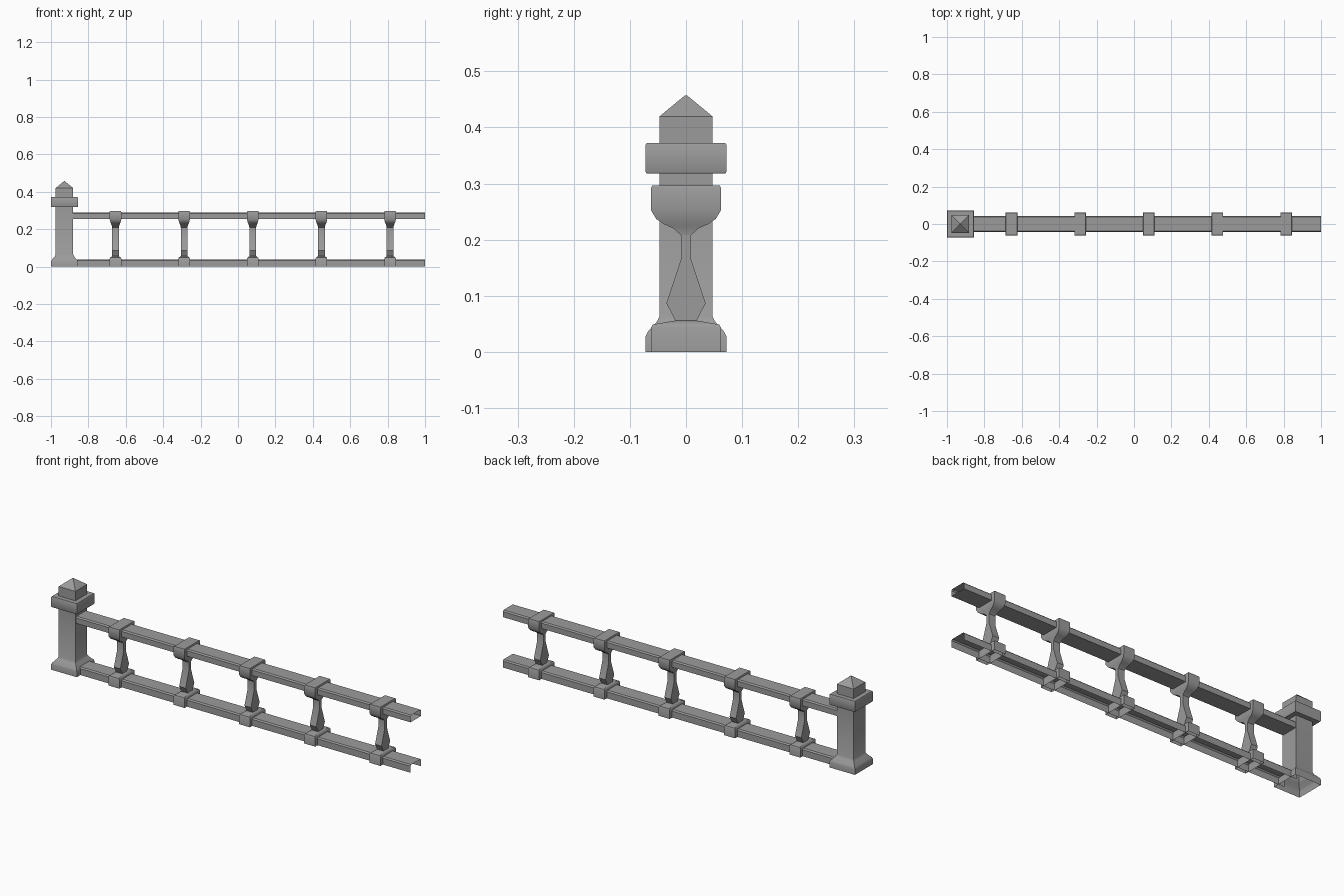
import bpy
import bmesh
import math

cube = bpy.data.objects.get("Cube")
if cube:
    bpy.data.objects.remove(cube, do_unlink=True)

# One plain stone colour
stone = bpy.data.materials.new("grey_stone")
stone.use_nodes = True
grey = (0.33, 0.33, 0.33, 1)
stone.diffuse_color = grey
stone.node_tree.nodes["Principled BSDF"].inputs["Base Color"].default_value = grey


def finish(name, bm):
    bmesh.ops.recalc_face_normals(bm, faces=bm.faces)
    mesh = bpy.data.meshes.new(name)
    bm.to_mesh(mesh)
    bm.free()
    mesh.materials.append(stone)
    obj = bpy.data.objects.new(name, mesh)
    bpy.context.collection.objects.link(obj)
    bpy.ops.object.select_all(action="DESELECT")
    obj.select_set(True)
    bpy.context.view_layer.objects.active = obj
    bpy.ops.object.shade_smooth_by_angle(angle=math.radians(35))
    return obj


def bridge(bm, loops, closed=True):
    """Join consecutive vertex loops with quads."""
    count = len(loops[0])
    for a, b in zip(loops, loops[1:]):
        for i in range(count if closed else count - 1):
            j = (i + 1) % count
            bm.faces.new((a[i], a[j], b[j], b[i]))


def rect_loft(name, x, rings, bottom=False, top=True):
    """Stack rectangles given as (height, half width, half depth)."""
    bm = bmesh.new()
    corners = ((-1, -1), (1, -1), (1, 1), (-1, 1))
    loops = [[bm.verts.new((x + sx * w, sy * d, z)) for sx, sy in corners]
             for z, w, d in rings]
    bridge(bm, loops)
    if bottom:
        bm.faces.new(loops[0])
    if top:
        bm.faces.new(loops[-1])
    return finish(name, bm)


def square(profile):
    return [(z, r, r) for z, r in profile]


def rail(name, z0, z1, closed):
    """Hollow rail with chamfered upper edges and open ends."""
    half, cut = 0.043, 0.006
    right = [(half, z0), (half, z1 - cut), (half - cut, z1)]
    section = right + [(-y, z) for y, z in reversed(right)]
    bm = bmesh.new()
    loops = [[bm.verts.new((x, y, z)) for y, z in section] for x in (-0.89, 1.0)]
    bridge(bm, loops, closed)
    return finish(name, bm)


# End post: flared foot and shaft, wide collar, pointed cap
POST_X = -0.928
rect_loft("post_shaft", POST_X, square([
    (0, 0.072), (0.028, 0.072), (0.036, 0.068),
    (0.054, 0.052), (0.064, 0.047), (0.32, 0.047)]), top=False)
rect_loft("post_collar", POST_X, square([
    (0.318, 0.07), (0.321, 0.072), (0.369, 0.072), (0.372, 0.07)]), bottom=True)
rect_loft("post_cap", POST_X, square([
    (0.37, 0.047), (0.42, 0.047), (0.453, 0.007), (0.457, 0.002)]))

# Rails
rail("bottom_rail", 0, 0.039, False)
rail("top_rail", 0.256, 0.29, True)

# Balusters, each with a foot clamp and a flared head
for i in range(5):
    x = -0.655 + i * 0.367
    n = i + 1
    rect_loft(f"baluster_foot_{n}", x, [
        (0, 0.031, 0.062), (0.044, 0.031, 0.062),
        (0.049, 0.028, 0.059), (0.056, 0.018, 0.018)])
    rect_loft(f"baluster_shaft_{n}", x, [
        (0.054, 0.018, 0.018), (0.087, 0.018, 0.035),
        (0.165, 0.018, 0.009), (0.208, 0.018, 0.009)], top=False)
    rect_loft(f"baluster_head_{n}", x, [
        (0.208, 0.018, 0.009), (0.22, 0.02, 0.022), (0.227, 0.023, 0.038),
        (0.237, 0.027, 0.053), (0.252, 0.031, 0.062),
        (0.293, 0.031, 0.062), (0.297, 0.029, 0.06)])
